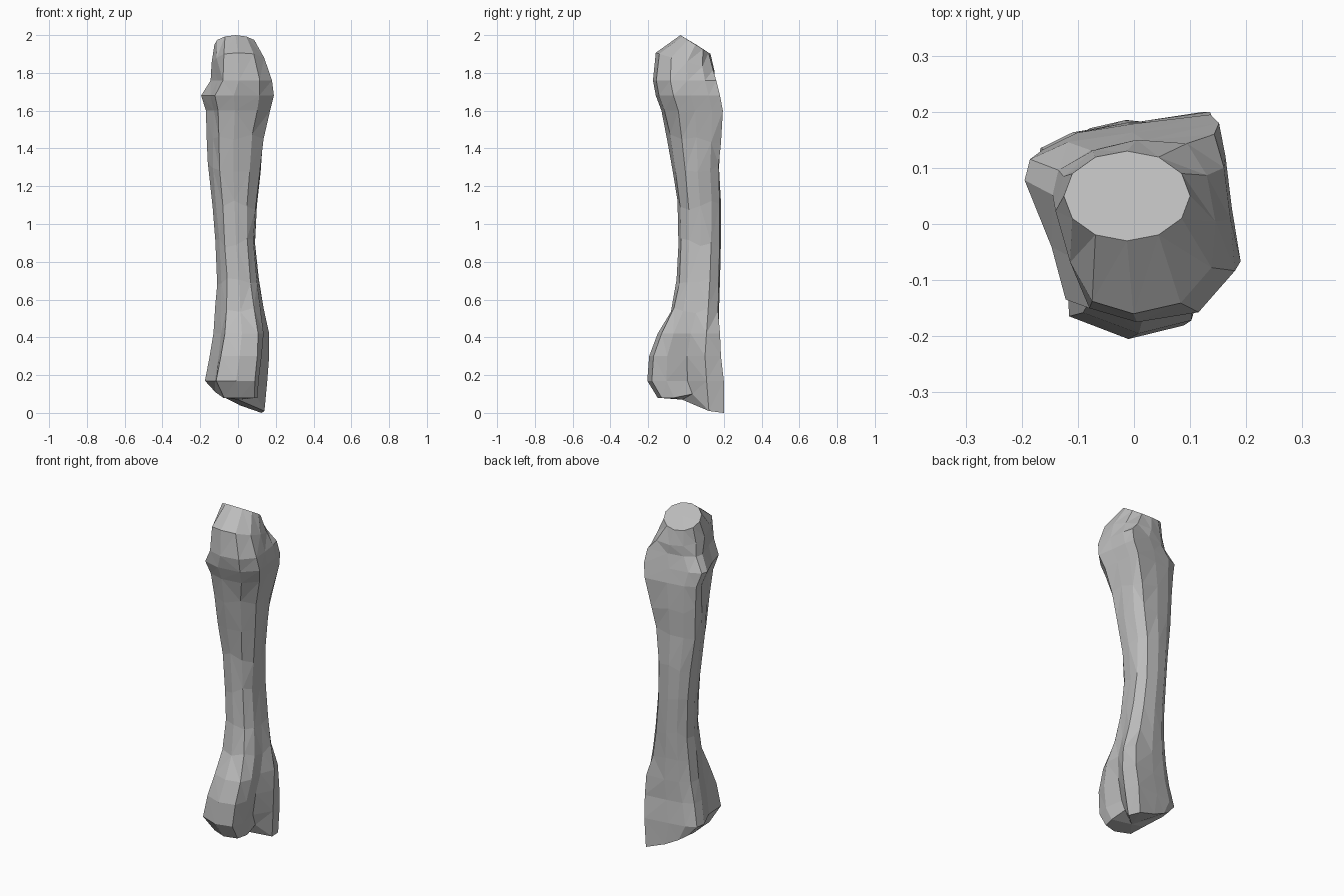
import bpy, bmesh, math, random

cube = bpy.data.objects.get("Cube")
if cube:
    bpy.data.objects.remove(cube, do_unlink=True)

random.seed(4)
SIDES = 12

# Plain bone colour
bone_grey = bpy.data.materials.new("bone_grey")
bone_grey.use_nodes = True
colour = (0.5, 0.5, 0.5, 1)
bone_grey.diffuse_color = colour
bone_grey.node_tree.nodes["Principled BSDF"].inputs["Base Color"].default_value = colour

# Cross-sections: round for the shaft, knobbly with a flat back for the two joints
round_profile = [(math.cos(i * math.tau / SIDES), math.sin(i * math.tau / SIDES))
                 for i in range(SIDES)]
head_profile = [(.92, .1), (.86, .65), (.8, 1), (0, .9), (-.6, .8), (-.95, .62),
                (-1, .4), (-.75, -.3), (-.62, -.85), (-.1, -1), (.6, -.9), (1, -.45)]
base_profile = [(.62, .05), (1, .55), (.88, 1), (0, .9), (-.6, .82), (-.95, .68),
                (-1, .4), (-.68, -.2), (-.64, -.8), (0, -1), (.6, -.88), (.72, -.5)]

# Sections from base to head: height, left, right, front, back, joint share
sections = [
    (.08, -.12, .14, -.15, .2, 1),
    (.17, -.175, .155, -.205, .2, 1),
    (.3, -.15, .165, -.195, .185, .9),
    (.42, -.13, .165, -.15, .18, .7),
    (.55, -.12, .135, -.08, .175, .4),
    (.7, -.11, .11, -.05, .18, .3),
    (.9, -.12, .09, -.04, .185, .3),
    (1.1, -.135, .1, -.045, .185, .3),
    (1.3, -.16, .12, -.07, .175, .5),
    (1.45, -.165, .135, -.1, .185, .7),
    (1.6, -.17, .17, -.13, .195, 1),
    (1.68, -.195, .19, -.16, .18, 1),
    (1.76, -.145, .18, -.175, .16, .85),
    (1.86, -.14, .145, -.16, .15, .4),
    (1.95, -.125, .1, -.03, .13, 0),
]
# Backward slope of the two topmost sections of the head
slopes = {1.86: -.3, 1.95: -.62}


def fit(values, low, high):
    """Stretch values to fill the span from low to high."""
    a, b = min(values), max(values)
    return [low + (v - a) / (b - a) * (high - low) for v in values]


def section_points(joint, left, right, front, back, share):
    """Blend shaft and joint cross-sections and fit them to the width and depth."""
    blend = [(r[0] + (j[0] - r[0]) * share, r[1] + (j[1] - r[1]) * share)
             for r, j in zip(round_profile, joint)]
    xs = fit([p[0] for p in blend], left, right)
    ys = fit([p[1] for p in blend], front, back)
    return list(zip(xs, ys))


def cap(bm, ring, centre):
    """Close a ring with a fan of triangles."""
    middle = bm.verts.new(centre)
    for i in range(SIDES):
        bm.faces.new((ring[i], ring[(i + 1) % SIDES], middle))


bm = bmesh.new()
rings = []
for z, left, right, front, back, share in sections:
    # Slight unevenness in height gives the worn, faceted shaft
    wobble = .025 if .5 < z < 1.5 else 0
    joint = base_profile if z < 1 else head_profile
    slope, middle = slopes.get(z, 0), (front + back) / 2
    rings.append([bm.verts.new((x, y, z + slope * (y - middle) + random.uniform(-wobble, wobble)))
                  for x, y in section_points(joint, left, right, front, back, share)])

# Rear spur hanging below the joint, and the raised groove beside it
for index, shift in {0: .02, 1: -.07, 2: -.08, 3: -.04, 5: .03, 6: .03}.items():
    rings[0][index].co.z += shift

# Skin between sections
for low, high in zip(rings, rings[1:]):
    for i in range(SIDES):
        k = (i + 1) % SIDES
        bm.faces.new((low[i], low[k], high[k], high[i]))

cap(bm, rings[0], (0, -.02, .07))
cap(bm, rings[-1], (-.01, .05, 1.952))

bmesh.ops.triangulate(bm, faces=bm.faces[:])
bmesh.ops.recalc_face_normals(bm, faces=bm.faces[:])

mesh = bpy.data.meshes.new("long_bone")
bm.to_mesh(mesh)
bm.free()
mesh.materials.append(bone_grey)
long_bone = bpy.data.objects.new("long_bone", mesh)
bpy.context.collection.objects.link(long_bone)
